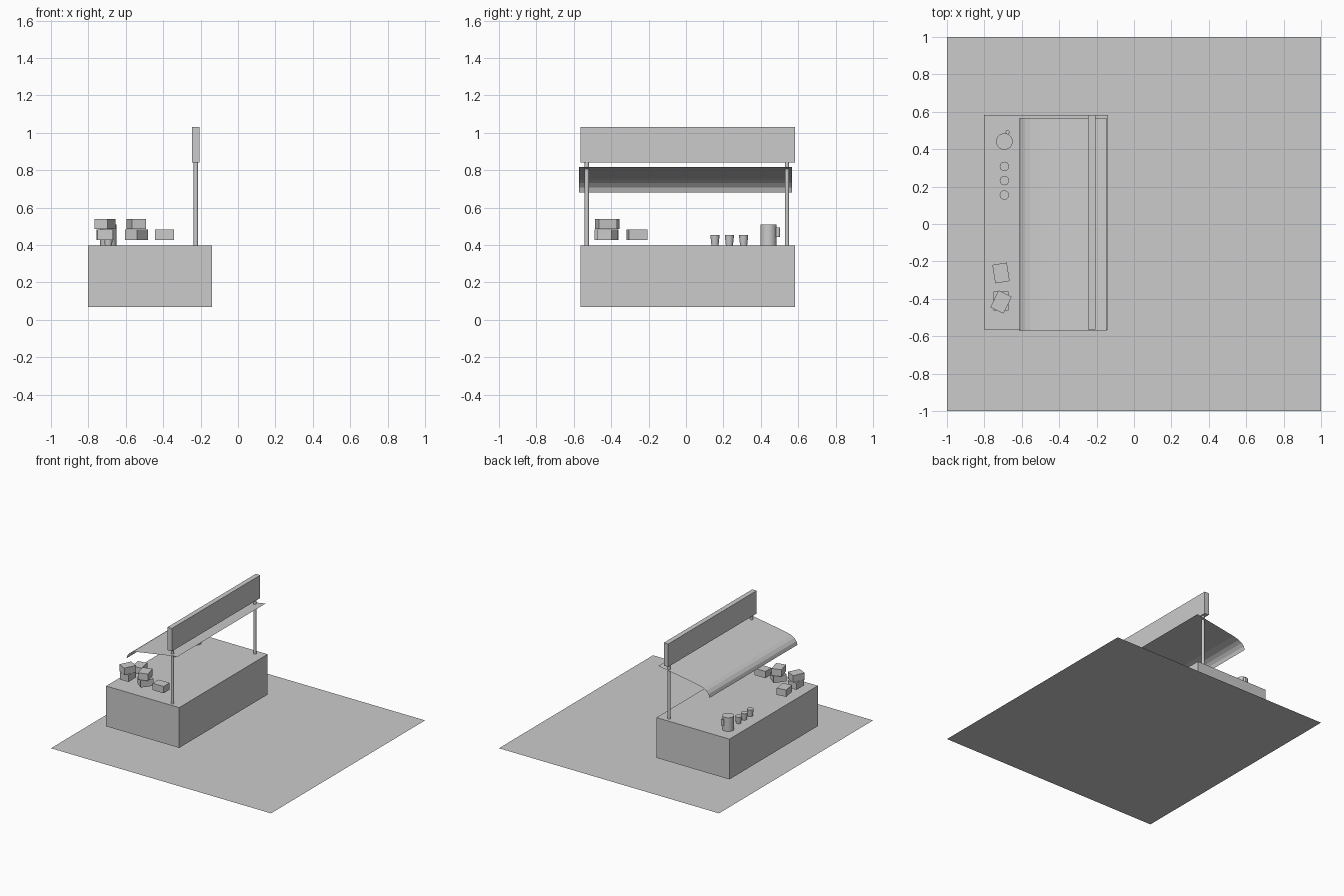
import bpy
from math import radians

if "Cube" in bpy.data.objects:
    bpy.data.objects.remove(bpy.data.objects["Cube"])


def box(name, x, y, z, rot=0.0):
    """Box from (min, max) pairs, turned about its own vertical axis."""
    bpy.ops.mesh.primitive_cube_add(
        size=1, location=(sum(x) / 2, sum(y) / 2, sum(z) / 2))
    ob = bpy.context.object
    ob.name = name
    ob.scale = (x[1] - x[0], y[1] - y[0], z[1] - z[0])
    bpy.ops.object.transform_apply(location=False, rotation=False, scale=True)
    ob.rotation_euler.z = radians(rot)
    return ob


def round_part(name, x, y, z0, z1, r0, r1, sides=24):
    """Upright cylinder or cone with smooth sides and sharp rims."""
    bpy.ops.mesh.primitive_cone_add(
        vertices=sides, radius1=r0, radius2=r1, depth=z1 - z0,
        location=(x, y, (z0 + z1) / 2))
    ob = bpy.context.object
    ob.name = name
    bpy.ops.object.shade_smooth_by_angle(angle=radians(35))
    return ob


def packet(name, x, y, z, rot):
    """Small box of goods on the counter."""
    w, l, h = 0.078, 0.1, 0.056
    return box(name, (x - w / 2, x + w / 2), (y - l / 2, y + l / 2), (z, z + h), rot)


# Ground sheet
bpy.ops.mesh.primitive_plane_add(size=2)
bpy.context.object.name = "ground_sheet"

# Counter block, posts and sign board
TOP = 0.398
box("counter", (-0.803, -0.139), (-0.565, 0.583), (0.067, TOP))
for side, y in (("front", -0.53), ("back", 0.54)):
    round_part(side + "_post", -0.225, y, TOP, 0.843, 0.012, 0.012, 16)
box("sign_board", (-0.246, -0.206), (-0.565, 0.583), (0.842, 1.03))

# Awning: thin sheet that droops at its outer edge
profile = [(-0.147, 0.818), (-0.50, 0.760), (-0.555, 0.746), (-0.583, 0.730),
           (-0.603, 0.708), (-0.612, 0.680)]
verts = [(x, y, z) for x, z in profile for y in (-0.573, 0.568)]
faces = [(2 * i, 2 * i + 1, 2 * i + 3, 2 * i + 2) for i in range(len(profile) - 1)]
mesh = bpy.data.meshes.new("awning")
mesh.from_pydata(verts, [], [f[::-1] for f in faces])
awning = bpy.data.objects.new("awning", mesh)
bpy.context.collection.objects.link(awning)

# Goods: two stacks and two single packets
LOW, HIGH = 0.427, 0.484
for name, x, y, z, rot in (
        ("outer_stack_lower", -0.711, -0.412, LOW, 0),
        ("outer_stack_upper", -0.711, -0.417, HIGH, -26),
        ("outer_single", -0.711, -0.262, LOW, 9),
        ("middle_stack_lower", -0.542, -0.427, LOW, -37),
        ("middle_stack_upper", -0.544, -0.427, HIGH, 16),
        ("inner_single", -0.393, -0.437, LOW, 90)):
    packet(name + "_packet", x, y, z, rot)

# Row of cups
for i, y in enumerate((0.155, 0.232, 0.308)):
    round_part(f"cup_{i + 1}", -0.693, y, TOP, 0.454, 0.019, 0.025)

# Jug and its handle
round_part("jug", -0.693, 0.441, TOP, 0.51, 0.044, 0.044, 32)
round_part("jug_handle", -0.676, 0.491, 0.442, 0.494, 0.011, 0.011, 12)
